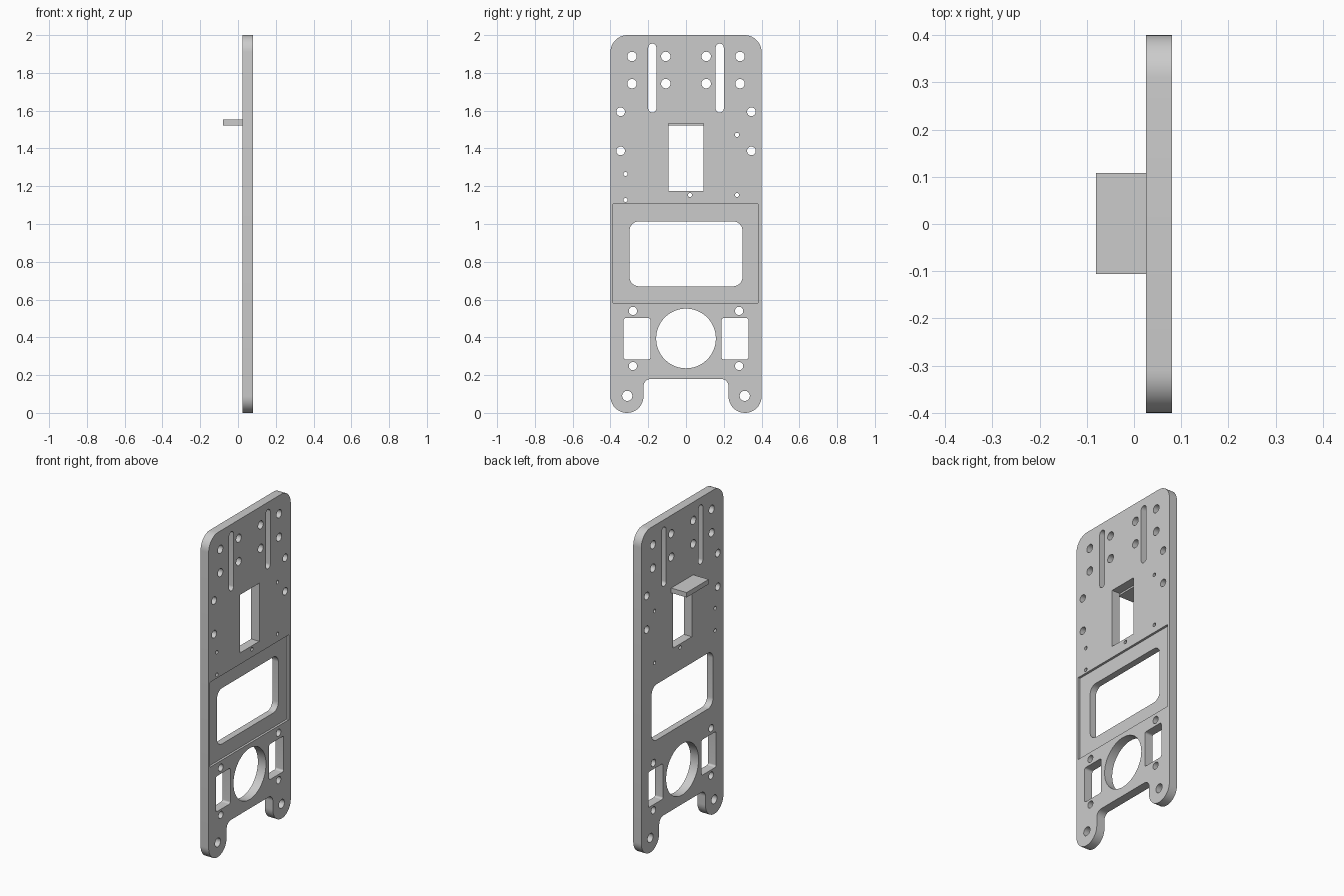
import bpy, bmesh, math
from mathutils import Vector

cube = bpy.data.objects.get("Cube")
if cube:
    bpy.data.objects.remove(cube, do_unlink=True)

metal = bpy.data.materials.new("plain_grey")
metal.use_nodes = True
GREY = (0.6, 0.6, 0.6, 1)
metal.diffuse_color = GREY
metal.node_tree.nodes["Principled BSDF"].inputs["Base Color"].default_value = GREY

BACK, FACE = 0.025, 0.08          # x range of the plate
RECESS_DEPTH = 0.014


def rounded(corners, steps=10):
    """Fillet each (y, z, radius) corner of a closed polygon."""
    out = []
    for i, (y, z, r) in enumerate(corners):
        p = Vector((y, z))
        if r == 0:
            out.append(p)
            continue
        a = (Vector(corners[i - 1][:2]) - p).normalized()
        b = (Vector(corners[(i + 1) % len(corners)][:2]) - p).normalized()
        centre = p + (a + b) * r      # all corners are right angles
        for k in range(steps + 1):
            t = k / steps * math.pi / 2
            out.append(centre - b * r * math.cos(t) - a * r * math.sin(t))
    # drop points shared by neighbouring fillets
    return [p for i, p in enumerate(out) if (p - out[i - 1]).length > 1e-5]


def box(y0, y1, z0, z1, r=0.0):
    return rounded([(y0, z0, r), (y1, z0, r), (y1, z1, r), (y0, z1, r)])


def circle(y, z, r):
    n = 64 if r > 0.1 else 24
    return [Vector((y + r * math.cos(math.tau * k / n), z + r * math.sin(math.tau * k / n)))
            for k in range(n)]


def prism(name, outlines, x0, x1):
    """Extrude closed y-z outlines along x into one object."""
    bm = bmesh.new()
    for pts in outlines:
        face = bm.faces.new([bm.verts.new((x0, p.x, p.y)) for p in pts])
        ext = bmesh.ops.extrude_face_region(bm, geom=[face])
        bmesh.ops.translate(bm, vec=(x1 - x0, 0, 0),
                            verts=[v for v in ext["geom"] if isinstance(v, bmesh.types.BMVert)])
    bmesh.ops.recalc_face_normals(bm, faces=bm.faces)
    mesh = bpy.data.meshes.new(name)
    bm.to_mesh(mesh)
    bm.free()
    mesh.materials.append(metal)
    obj = bpy.data.objects.new(name, mesh)
    bpy.context.collection.objects.link(obj)
    return obj


# Plate outline: round upper corners, two rounded feet with a notch between
half = [(0.4, 2, 0.09), (0.4, 0, 0.0875), (0.225, 0, 0.0875), (0.225, 0.18, 0.04)]
outline = half + [(-y, z, r) for y, z, r in reversed(half)]
plate = prism("mounting_plate", [rounded(outline)], BACK, FACE)

# Through openings
holes = [box(-0.093, 0.093, 1.175, 1.533),
         box(-0.299, 0.299, 0.67, 1.014, 0.05),
         circle(0, 0.394, 0.158)]
for s in (-1, 1):
    slot, side = sorted((s * 0.157, s * 0.2)), sorted((s * 0.188, s * 0.33))
    holes.append(box(*slot, 1.59, 1.955, 0.0214))
    holes.append(box(*side, 0.283, 0.502, 0.012))
    for y, z, r in [(0.286, 1.887, 0.025), (0.286, 1.743, 0.025), (0.107, 1.887, 0.025),
                    (0.107, 1.743, 0.025), (0.346, 1.594, 0.023), (0.346, 1.387, 0.023),
                    (0.281, 0.54, 0.022), (0.281, 0.248, 0.022), (0.311, 0.09, 0.027)]:
        holes.append(circle(s * y, z, r))
for y, z in [(0.27, 1.472), (0.27, 1.153), (0.021, 1.153), (-0.32, 1.265), (-0.32, 1.127)]:
    holes.append(circle(y, z, 0.011))

cutters = [prism("hole_cutter", holes, BACK - 0.1, FACE + 0.1),
           prism("recess_cutter", [box(-0.386, 0.382, 0.582, 1.105)],
                 FACE - RECESS_DEPTH, FACE + 0.1)]
for cutter in cutters:
    cutter.hide_render = True
    mod = plate.modifiers.new(cutter.name, "BOOLEAN")
    mod.object, mod.operation, mod.solver = cutter, "DIFFERENCE", "EXACT"

# Bake the cuts and drop the cutters
bpy.context.view_layer.objects.active = plate
plate.select_set(True)
for mod in list(plate.modifiers):
    bpy.ops.object.modifier_apply(modifier=mod.name)
for cutter in cutters:
    bpy.data.objects.remove(cutter, do_unlink=True)
bpy.ops.object.shade_smooth_by_angle(angle=math.radians(30))

# Small shelf standing off the rear of the plate above the window
prism("rear_shelf", [box(-0.106, 0.108, 1.522, 1.552)], -0.08, BACK)
